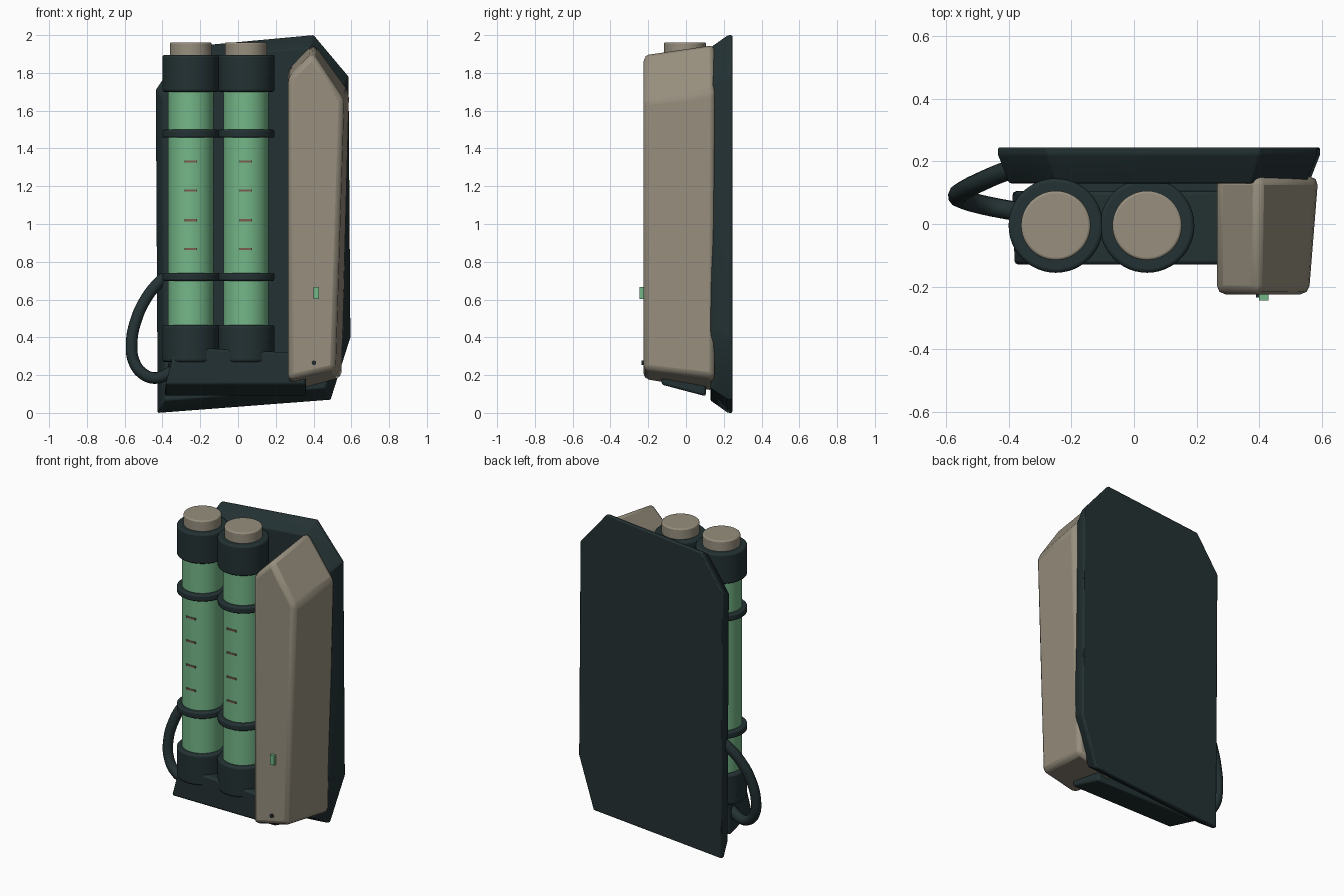
import bpy, bmesh, math
from mathutils import Vector

if "Cube" in bpy.data.objects:
    bpy.data.objects.remove(bpy.data.objects["Cube"])


def material(name, rgb):
    m = bpy.data.materials.new(name)
    m.diffuse_color = (*rgb, 1)
    m.use_nodes = True
    m.node_tree.nodes["Principled BSDF"].inputs["Base Color"].default_value = m.diffuse_color
    return m


DARK = material("dark slate", (0.017, 0.031, 0.033))
TAN = material("warm tan", (0.31, 0.275, 0.21))
GREEN = material("soft green", (0.175, 0.47, 0.245))
BROWN = material("tick brown", (0.20, 0.11, 0.08))


def finish(bm, name, mat, bevel=0.0, segments=2):
    bmesh.ops.recalc_face_normals(bm, faces=bm.faces)
    me = bpy.data.meshes.new(name)
    bm.to_mesh(me)
    bm.free()
    ob = bpy.data.objects.new(name, me)
    bpy.context.collection.objects.link(ob)
    me.materials.append(mat)
    if bevel:
        b = ob.modifiers.new("bevel", "BEVEL")
        b.width, b.segments = bevel, segments
        b.limit_method, b.angle_limit = "ANGLE", math.radians(25)
    bpy.context.view_layer.objects.active = ob
    ob.select_set(True)
    bpy.ops.object.shade_smooth_by_angle(angle=math.radians(35))
    ob.select_set(False)
    return ob


def loft(name, rings, mat, bevel=0.0):
    """Skin matching outlines; each ring is (y, [(x, z), ...])."""
    bm = bmesh.new()
    loops = [[bm.verts.new((x, y, z)) for x, z in pts] for y, pts in rings]
    n = len(loops[0])
    for a, b in zip(loops, loops[1:]):
        for i in range(n):
            bm.faces.new((a[i], a[(i + 1) % n], b[(i + 1) % n], b[i]))
    bm.faces.new(loops[0])
    bm.faces.new(loops[-1])
    return finish(bm, name, mat, bevel)


def drum(name, x, radius, z0, z1, mat, bevel=0.0):
    """Upright cylinder on a tank axis."""
    bm = bmesh.new()
    bmesh.ops.create_cone(bm, cap_ends=True, segments=48, radius1=radius,
                          radius2=radius, depth=z1 - z0)
    bmesh.ops.translate(bm, verts=bm.verts, vec=(x, -0.005, (z0 + z1) / 2))
    return finish(bm, name, mat, bevel, 3)


def box(name, centre, size, mat):
    bm = bmesh.new()
    bmesh.ops.create_cube(bm, size=1)
    bmesh.ops.scale(bm, verts=bm.verts, vec=size)
    bmesh.ops.translate(bm, verts=bm.verts, vec=centre)
    return finish(bm, name, mat)


# back plate, sloping in towards the front
outline = [(-0.425, 0.0), (0.49, 0.07), (0.595, 0.40), (0.585, 1.78),
           (0.40, 2.0), (-0.28, 1.937), (-0.435, 1.71)]
inner = [(0.08 + (x - 0.08) * 0.93, 1 + (z - 1) * 0.935) for x, z in outline]
loft("back_plate", [(0.245, outline), (0.222, outline), (0.13, inner)], DARK, 0.006)

# base block under the tanks, bottom sloping down to the rear
loft("base_block", [
    (-0.13, [(-0.385, 0.15), (0.36, 0.15), (0.36, 0.315), (-0.33, 0.35)]),
    (0.105, [(-0.39, 0.088), (0.36, 0.088), (0.36, 0.315), (-0.36, 0.35)])], DARK, 0.012)
box("base_mount", (0, 0.11, 0.22), (0.6, 0.06, 0.16), DARK)

# side housing with a peaked roof
loft("side_housing", [
    (-0.225, [(0.265, 0.175), (0.515, 0.23), (0.56, 1.655), (0.395, 1.905), (0.265, 1.775)]),
    (0.152, [(0.275, 0.11), (0.55, 0.185), (0.59, 1.70), (0.40, 1.96), (0.265, 1.82)])],
    TAN, 0.028)
box("status_light", (0.415, -0.233, 0.635), (0.03, 0.024, 0.062), GREEN)

# screw in the housing front
bm = bmesh.new()
bmesh.ops.create_cone(bm, cap_ends=True, segments=12, radius1=0.012, radius2=0.012, depth=0.02)
for v in bm.verts:
    v.co = (v.co.x + 0.402, v.co.z - 0.225, v.co.y + 0.265)
finish(bm, "housing_screw", DARK)

# two tanks with end caps, bands, stoppers and level ticks
for side, x in (("left", -0.25), ("right", 0.042)):
    drum(side + "_tank", x, 0.12, 0.40, 1.76, GREEN)
    drum(side + "_bottom_cap", x, 0.151, 0.27, 0.465, DARK, 0.012)
    drum(side + "_top_cap", x, 0.151, 1.70, 1.895, DARK, 0.012)
    drum(side + "_stopper", x, 0.111, 1.85, 1.962, TAN, 0.008)
    for i, z in enumerate((0.72, 1.478)):
        drum(f"{side}_band_{i}", x, 0.151, z - 0.021, z + 0.021, DARK, 0.01)
    for i, z in enumerate((0.867, 1.02, 1.177, 1.33)):
        box(f"{side}_tick_{i}", (x, -0.124, z), (0.066, 0.009, 0.011), BROWN)

# hose from the plate round to the base, swept as a tube
path = [(-0.36, 0.185, 0.74), (-0.42, 0.165, 0.69), (-0.49, 0.135, 0.60),
        (-0.54, 0.11, 0.49), (-0.563, 0.092, 0.37), (-0.55, 0.08, 0.27),
        (-0.50, 0.065, 0.205), (-0.43, 0.05, 0.185), (-0.34, 0.035, 0.225)]
cu = bpy.data.curves.new("hose_path", "CURVE")
cu.dimensions = "3D"
cu.bevel_depth, cu.bevel_resolution, cu.use_fill_caps = 0.031, 4, True
sp = cu.splines.new("BEZIER")
sp.bezier_points.add(len(path) - 1)
for p, co in zip(sp.bezier_points, path):
    p.co = Vector(co)
    p.handle_left_type = p.handle_right_type = "AUTO"
cu.resolution_u = 6
cu.materials.append(DARK)
hose = bpy.data.objects.new("hose", cu)
bpy.context.collection.objects.link(hose)
